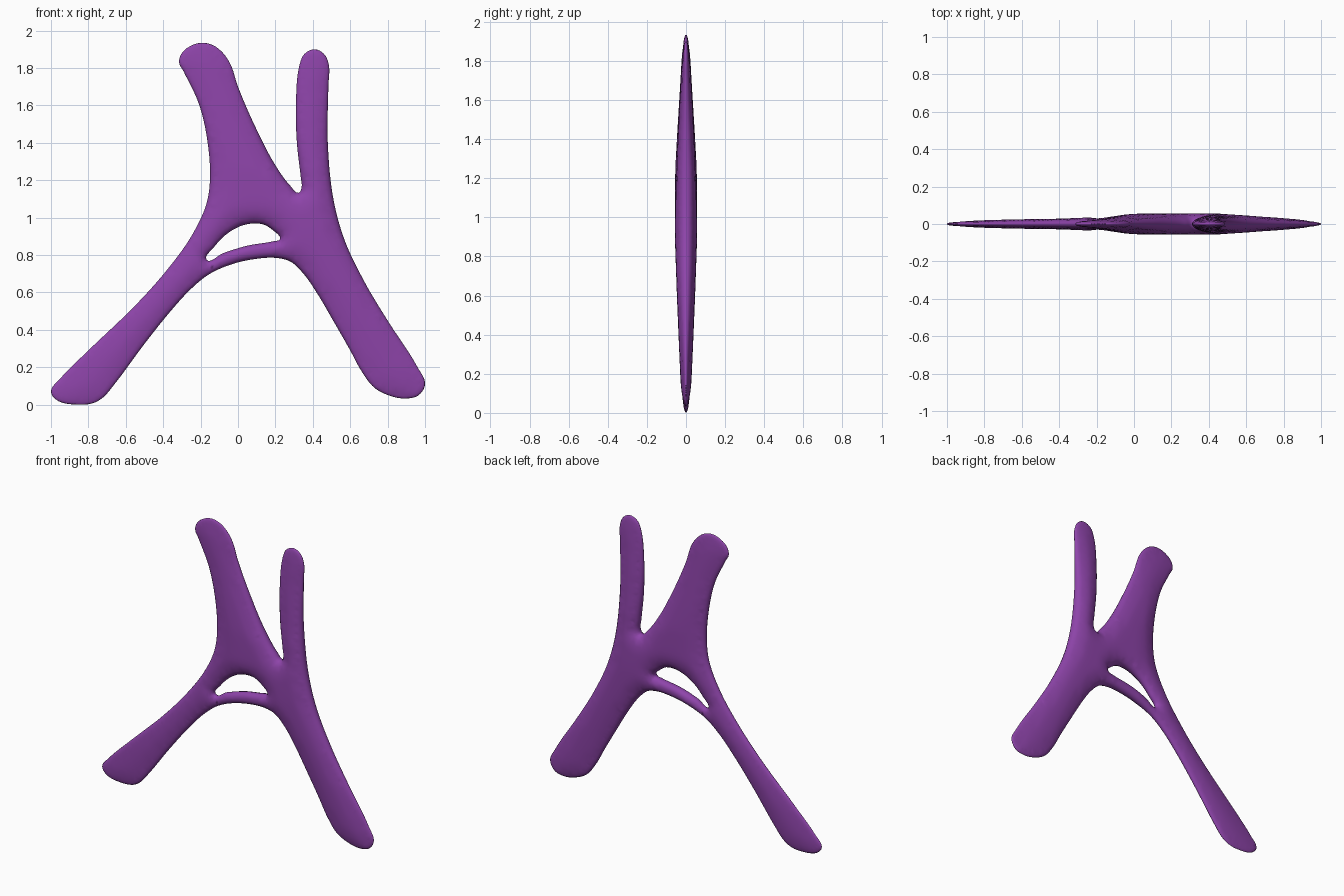
import bpy, bmesh, math
from mathutils import Vector
from mathutils.kdtree import KDTree
from mathutils.geometry import delaunay_2d_cdt

if "Cube" in bpy.data.objects:
    bpy.data.objects.remove(bpy.data.objects["Cube"])

# Front silhouette (x, z), counter-clockwise from the left foot
OUTER = [(-1, .07), (-.97, .025), (-.85, 0), (-.77, .01), (-.72, .04), (-.66, .11),
         (-.5, .325), (-.36, .5), (-.25, .62), (-.15, .7), (-.02, .755), (.1, .78),
         (.2, .785), (.28, .765), (.35, .7), (.42, .6), (.52, .43), (.6, .29), (.66, .18),
         (.73, .09), (.82, .045), (.9, .033), (.965, .05), (1, .11), (.96, .2),
         (.8, .45), (.68, .65), (.57, .88), (.51, 1.1), (.48, 1.4), (.483, 1.7),
         (.485, 1.82), (.46, 1.875), (.41, 1.9), (.355, 1.875), (.33, 1.82), (.31, 1.62),
         (.315, 1.4), (.335, 1.22), (.34, 1.16), (.325, 1.133), (.28, 1.17), (.2, 1.28),
         (.1, 1.47), (0, 1.7), (-.04, 1.82), (-.08, 1.88), (-.13, 1.92), (-.19, 1.935),
         (-.25, 1.92), (-.3, 1.88), (-.315, 1.83), (-.29, 1.78), (-.21, 1.61),
         (-.165, 1.42), (-.15, 1.2), (-.17, 1.07), (-.25, .9), (-.38, .72),
         (-.55, .53), (-.8, .29), (-.95, .14)]
# Hole above the cross bar, clockwise
HOLE = [(-.168, .775), (-.13, .84), (-.05, .92), (.04, .963), (.13, .965), (.19, .93),
        (.225, .885), (.19, .874), (.05, .85), (-.08, .81)]
# Half thickness along height and along width
BY_Z = [(0, .014), (.1, .026), (.6, .047), (.9, .057), (1.25, .055), (1.5, .041), (1.95, .014)]
BY_X = [(-1, .014), (-.5, .03), (-.15, .041), (0, .055), (.4, .06), (.6, .05), (1, .014)]
ROUND = .1      # distance over which the edge rounds off


def smooth_loop(pts):
    """Closed Hermite curve through the points."""
    p = [Vector(q) for q in pts]
    n = len(p)
    tan = [((p[i] - p[i - 1]).normalized() + (p[(i + 1) % n] - p[i]).normalized()).normalized()
           for i in range(n)]
    out = []
    for i in range(n):
        a, b = p[i], p[(i + 1) % n]
        length = (b - a).length
        k = max(3, round(length / .014))
        for j in range(k):
            t = j / k
            out.append(a * (2*t**3 - 3*t**2 + 1) + b * (3*t**2 - 2*t**3)
                       + tan[i] * length * (t**3 - 2*t**2 + t)
                       + tan[(i + 1) % n] * length * (t**3 - t**2))
    return out


def interp(table, x):
    for (x0, y0), (x1, y1) in zip(table, table[1:]):
        if x <= x1:
            return y0 + (y1 - y0) * max(0, (x - x0) / (x1 - x0))
    return table[-1][1]


def inside(p, loops):
    odd = False
    for loop in loops:
        for a, b in zip(loop, loop[1:] + loop[:1]):
            if (a.y > p.y) != (b.y > p.y) and p.x < a.x + (p.y - a.y) / (b.y - a.y) * (b.x - a.x):
                odd = not odd
    return odd


loops = [smooth_loop(OUTER), smooth_loop(HOLE)]
border = loops[0] + loops[1]
tree = KDTree(len(border))
for i, p in enumerate(border):
    tree.insert((p.x, p.y, 0), i)
tree.balance()

# Border points, inset rings, then a staggered grid in the middle
verts, dist, edges = list(border), [0.0] * len(border), []
start = 0
for loop in loops:
    n = len(loop)
    edges += [(start + i, start + (i + 1) % n) for i in range(n)]
    start += n
    for off in (.004, .014, .03):
        for i in range(n):
            t = (loop[(i + 1) % n] - loop[i - 1]).normalized()
            q = loop[i] + Vector((-t.y, t.x)) * off
            if tree.find((q.x, q.y, 0))[2] > off * .95:
                verts.append(q)
                dist.append(off)
step = .026
for r in range(int(2 / step)):
    for c in range(int(2 / step) + 1):
        q = Vector((-1 + (c + r % 2 / 2) * step, r * step))
        d = tree.find((q.x, q.y, 0))[2]
        if d > .042 and inside(q, loops):
            verts.append(q)
            dist.append(d)

coords, _, faces, orig, _, _ = delaunay_2d_cdt(verts, edges, [], 0, 1e-6)

# Front half, swollen towards -y
bm = bmesh.new()
bv, free = [], []
for co, src in zip(coords, orig):
    d = dist[src[0]] if src else 0
    t = min(d / ROUND, 1)
    half = min(interp(BY_Z, co.y), interp(BY_X, co.x))
    v = bm.verts.new((co.x, -half * math.sqrt(1 - (1 - t) ** 2), co.y))
    bv.append(v)
    if d > .02:
        free.append(v)
for f in faces:
    if inside(sum((coords[i] for i in f), Vector((0, 0))) / len(f), loops):
        bm.faces.new([bv[i] for i in f])
for _ in range(4):
    bmesh.ops.smooth_vert(bm, verts=free, factor=.5, use_axis_y=True)
bmesh.ops.delete(bm, geom=[v for v in bm.verts if not v.link_faces], context='VERTS')
for f in bm.faces:
    f.smooth = True
mesh = bpy.data.meshes.new("branching_body")
bm.to_mesh(mesh)
bm.free()

body = bpy.data.objects.new("branching_body", mesh)
bpy.context.collection.objects.link(body)
purple = bpy.data.materials.new("purple")
purple.diffuse_color = (.270, .058, .40, 1)
purple.use_nodes = True
purple.node_tree.nodes["Principled BSDF"].inputs["Base Color"].default_value = purple.diffuse_color
mesh.materials.append(purple)

# Back half
mirror = body.modifiers.new("back_half", 'MIRROR')
mirror.use_axis = (False, True, False)
mirror.merge_threshold = .0004
